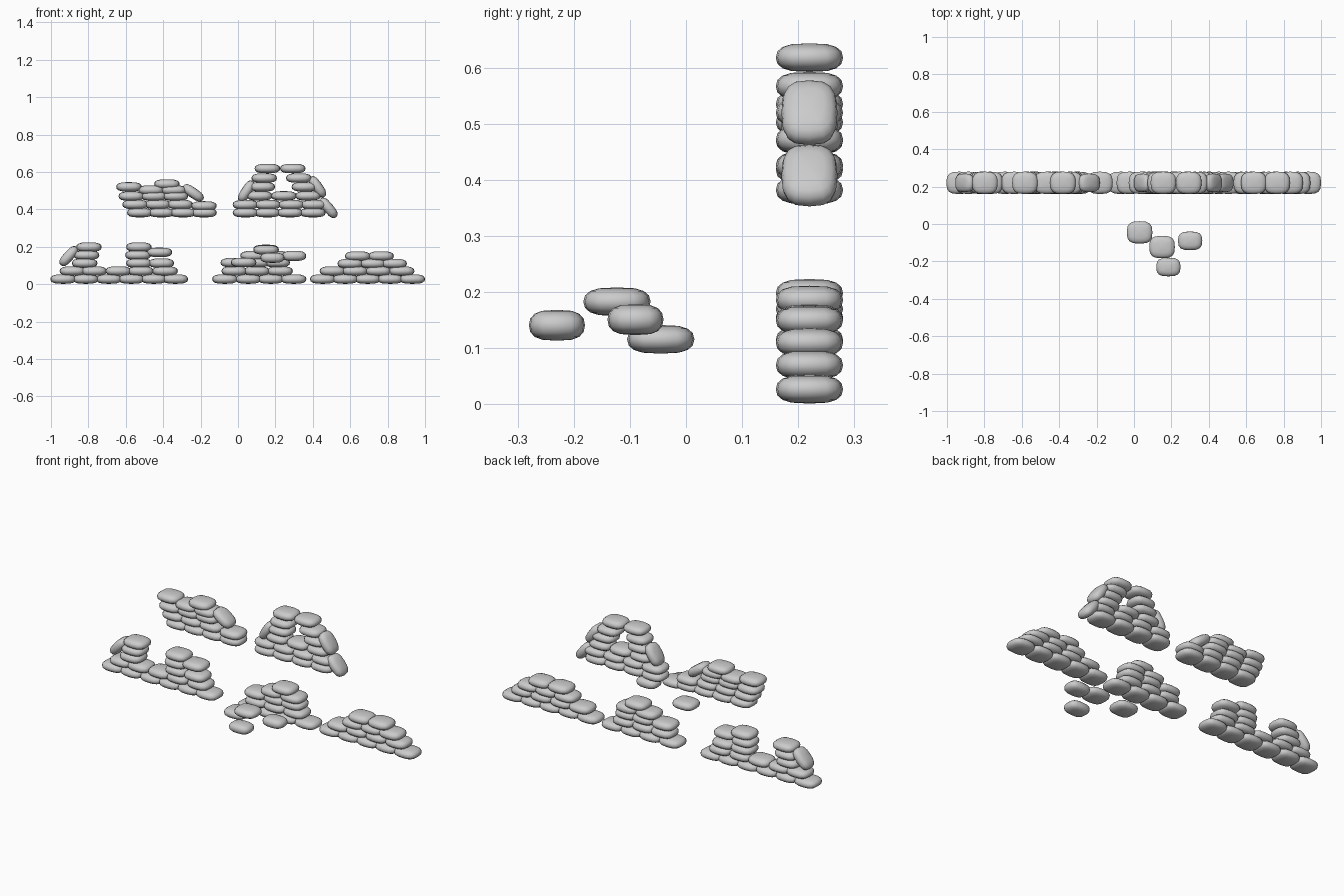
import bpy, bmesh, math

# helper: soft pillow mesh (superellipsoid) of unit size, shared by all bags
def pillow(name, size, seg=16, rings=8):
    def p(v, e):
        return math.copysign(abs(v) ** e, v)
    bm = bmesh.new()
    bmesh.ops.create_uvsphere(bm, u_segments=seg, v_segments=rings, radius=0.5)
    for v in bm.verts:
        lat = math.asin(max(-1, min(1, v.co.z * 2)))
        lon = math.atan2(v.co.y, v.co.x)
        r = p(math.cos(lat), 0.65) if abs(lat) < 1.57 else 0
        v.co = (0.5 * r * p(math.cos(lon), 0.68) * size[0],
                0.5 * r * p(math.sin(lon), 0.68) * size[1],
                0.5 * p(math.sin(lat), 0.85) * size[2])
    for f in bm.faces:
        f.smooth = True
    me = bpy.data.meshes.new(name)
    bm.to_mesh(me)
    bm.free()
    return me

WIDE = pillow("wide_bag", (0.137, 0.12, 0.051))
SLIM = pillow("slim_bag", (0.13, 0.1, 0.055))

def bag(name, mesh, x, y, z, tilt=0):
    ob = bpy.data.objects.new(name, mesh)
    ob.location = (x, y, z)
    ob.rotation_euler = (0, math.radians(-tilt), 0)   # positive tilt: right end up
    bpy.context.collection.objects.link(ob)

# each wall: courses of (height, bag x centres), then leaning bags (x, z, tilt)
walls = {
    "low_left_wall": ([
        (0.027, [-0.935, -0.815, -0.69, -0.57, -0.45, -0.335]),
        (0.07, [-0.885, -0.77, -0.64, -0.52, -0.39]),
        (0.112, [-0.82, -0.53, -0.41]),
        (0.155, [-0.81, -0.535]),
        (0.17, [-0.42]),
        (0.198, [-0.797, -0.53])],
        [(-0.905, 0.15, 48)]),
    "low_middle_wall": ([
        (0.027, [-0.07, 0.055, 0.175, 0.297]),
        (0.07, [-0.02, 0.1, 0.225]),
        (0.115, [-0.025, 0.1, 0.21]),
        (0.152, [0.08, 0.205]),
        (0.186, [0.15])], []),
    "low_right_wall": ([
        (0.027, [0.453, 0.573, 0.693, 0.813, 0.932]),
        (0.07, [0.505, 0.625, 0.75, 0.875]),
        (0.11, [0.6, 0.72, 0.835]),
        (0.15, [0.64, 0.765])], []),
    "upper_left_wall": ([
        (0.382, [-0.525, -0.41, -0.295, -0.182]),
        (0.426, [-0.55, -0.43, -0.31]),
        (0.418, [-0.182]),
        (0.47, [-0.57, -0.45, -0.335]),
        (0.52, [-0.583]),
        (0.503, [-0.465, -0.345]),
        (0.535, [-0.38])],
        [(-0.24, 0.488, -35)]),
    "upper_right_wall": ([
        (0.382, [0.04, 0.157, 0.278, 0.4]),
        (0.425, [0.04, 0.16, 0.285, 0.405]),
        (0.472, [0.115, 0.245, 0.375]),
        (0.52, [0.13, 0.355]),
        (0.567, [0.14, 0.325]),
        (0.618, [0.157, 0.293])],
        [(0.045, 0.497, 57), (0.425, 0.52, -55), (0.483, 0.408, -50)]),
}

for name, (courses, leaners) in walls.items():
    for row, (z, xs) in enumerate(courses):
        for i, x in enumerate(xs):
            bag(f"{name}_sandbag_{row}_{i}", WIDE, x, 0.22, z)
    for i, (x, z, tilt) in enumerate(leaners):
        bag(f"{name}_leaning_sandbag_{i}", SLIM, x, 0.22, z, tilt)

# four loose bags in front of the walls
loose = [(WIDE, 0.03, -0.045, 0.116), (WIDE, 0.15, -0.123, 0.183),
         (SLIM, 0.184, -0.23, 0.141), (SLIM, 0.3, -0.09, 0.151)]
for i, (mesh, x, y, z) in enumerate(loose):
    bag(f"loose_sandbag_{i}", mesh, x, y, z)
